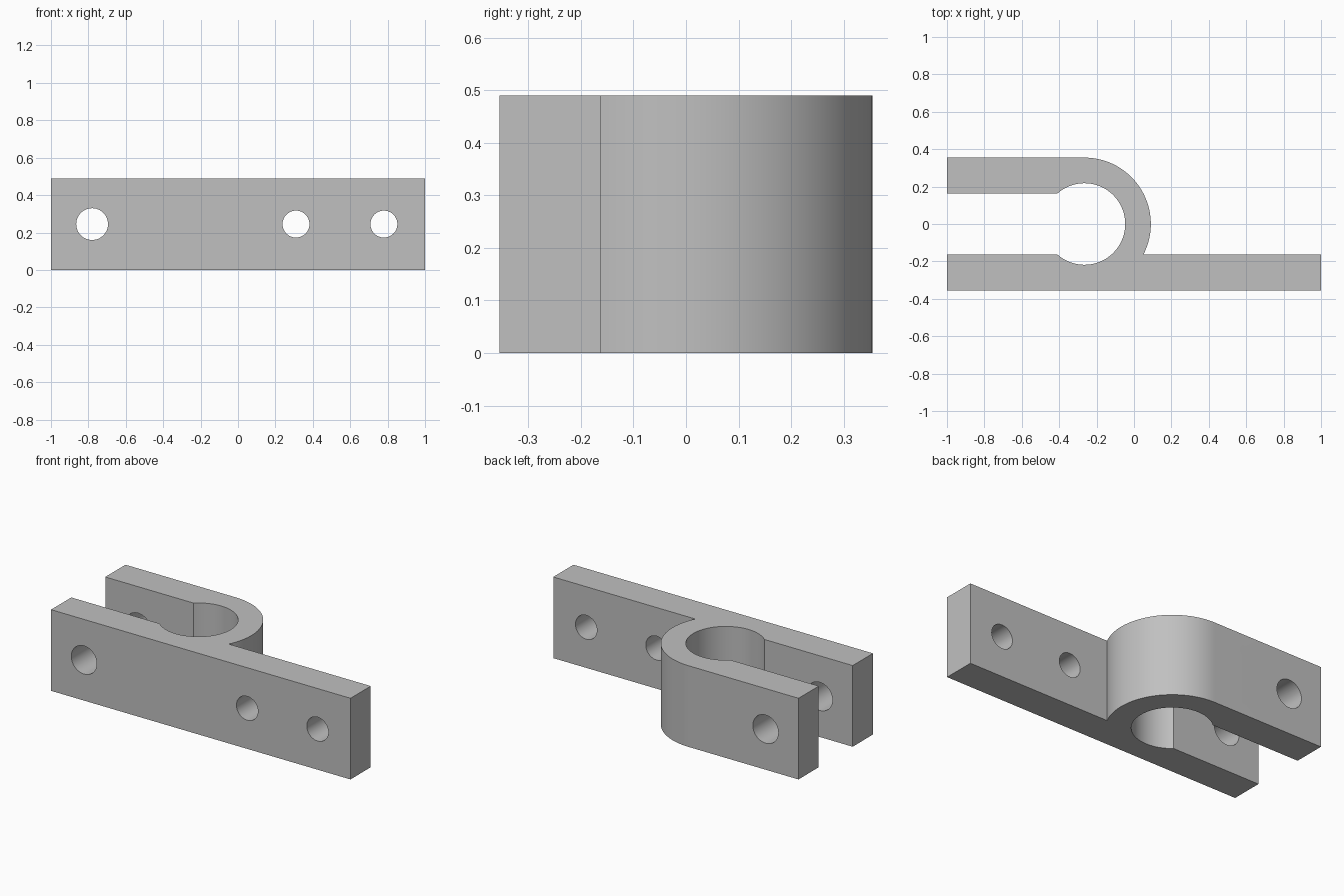
import bpy, bmesh, math

if "Cube" in bpy.data.objects:
    bpy.data.objects.remove(bpy.data.objects["Cube"])

HEIGHT = 0.49
CX = -0.265              # centre of the bore
R_OUT, R_IN = 0.355, 0.218
GAP = 0.162              # half the slot between the arms

grey = bpy.data.materials.new("plain grey")
grey.diffuse_color = (0.53, 0.53, 0.53, 1)
grey.use_nodes = True
grey.node_tree.nodes["Principled BSDF"].inputs["Base Color"].default_value = grey.diffuse_color


def arc(radius, start, end, steps):
    return [(CX + radius * math.cos(start + (end - start) * i / steps),
             radius * math.sin(start + (end - start) * i / steps))
            for i in range(steps + 1)]


# Clamp outline: long front arm, rounded bend, short back arm, round bore
a_out = -math.asin(GAP / R_OUT)
a_in = math.pi - math.asin(GAP / R_IN)
outline = [(-1, -R_OUT), (1, -R_OUT), (1, -GAP)]
outline += arc(R_OUT, a_out, math.pi / 2, 48)
outline += [(-1, R_OUT), (-1, GAP)]
outline += arc(R_IN, a_in, -a_in, 72)
outline += [(-1, -GAP)]

bm = bmesh.new()
base = bm.faces.new([bm.verts.new((x, y, 0)) for x, y in outline])
side = bmesh.ops.extrude_face_region(bm, geom=[base])
top = [v for v in side["geom"] if isinstance(v, bmesh.types.BMVert)]
bmesh.ops.translate(bm, verts=top, vec=(0, 0, HEIGHT))
bmesh.ops.recalc_face_normals(bm, faces=bm.faces)
mesh = bpy.data.meshes.new("clamp_body")
bm.to_mesh(mesh)
bm.free()
mesh.materials.append(grey)
body = bpy.data.objects.new("clamp_body", mesh)
bpy.context.collection.objects.link(body)

# Bolt holes: one through both arms, two through the mounting arm
cutters = []
for x, radius in ((-0.78, 0.085), (0.31, 0.072), (0.78, 0.072)):
    bpy.ops.mesh.primitive_cylinder_add(vertices=48, radius=radius, depth=1.2,
                                        location=(x, 0, HEIGHT / 2),
                                        rotation=(math.pi / 2, 0, 0))
    cutter = bpy.context.object
    cutter.name = "hole_cutter"
    cutter.hide_render = True
    cutter.data.materials.append(grey)
    mod = body.modifiers.new("bolt_hole", "BOOLEAN")
    mod.operation = "DIFFERENCE"
    mod.solver = "EXACT"
    mod.object = cutter
    cutters.append(cutter)

bpy.ops.object.select_all(action="DESELECT")
body.select_set(True)
bpy.context.view_layer.objects.active = body
for mod in list(body.modifiers):
    bpy.ops.object.modifier_apply(modifier=mod.name)
for cutter in cutters:
    bpy.data.objects.remove(cutter)

# Smooth curved walls, crisp edges
bpy.ops.object.shade_smooth_by_angle(angle=math.radians(30))
